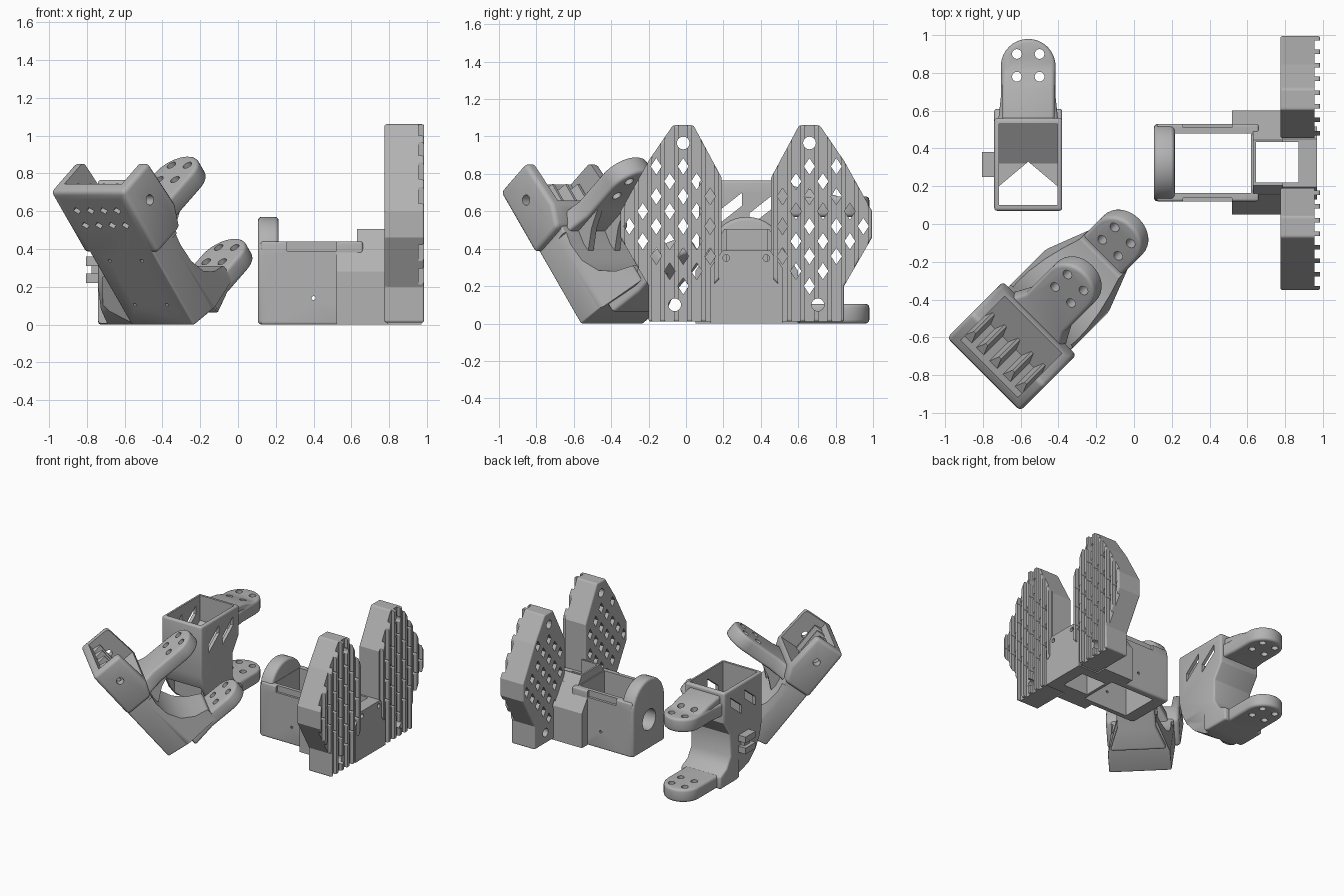
import bpy, bmesh, math
from mathutils import Matrix, Vector

old = bpy.data.objects.get("Cube")
if old:
    bpy.data.objects.remove(old, do_unlink=True)

grey = bpy.data.materials.new("plain grey")
grey.use_nodes = True
tone = (0.45, 0.45, 0.45, 1)
grey.diffuse_color = tone
grey.node_tree.nodes["Principled BSDF"].inputs["Base Color"].default_value = tone


# ---- helpers ----
def prism(bm, pts, lo, hi, axis="x", bevel=0.0):
    """Extrude a 2D outline along an axis, with optionally rounded edges."""
    place = {"x": lambda u, v, w: (w, u, v),
             "y": lambda u, v, w: (u, w, v),
             "z": lambda u, v, w: (u, v, w)}[axis]
    tmp = bmesh.new()
    face = tmp.faces.new([tmp.verts.new(place(u, v, lo)) for u, v in pts])
    ext = bmesh.ops.extrude_face_region(tmp, geom=[face])["geom"]
    move = Vector(place(0, 0, hi - lo))
    bmesh.ops.translate(tmp, verts=[g for g in ext if isinstance(g, bmesh.types.BMVert)], vec=move)
    bmesh.ops.recalc_face_normals(tmp, faces=tmp.faces[:])
    if bevel:
        sharp = [e for e in tmp.edges if e.calc_face_angle(0) > 0.6]
        bmesh.ops.bevel(tmp, geom=sharp, offset=bevel, segments=3, profile=0.5, affect="EDGES")
    mesh = bpy.data.meshes.new("tmp")
    tmp.to_mesh(mesh)
    tmp.free()
    bm.from_mesh(mesh)
    bpy.data.meshes.remove(mesh)


def rect(a, b, c, d):
    return [(a, c), (b, c), (b, d), (a, d)]


def disc(u, v, r, n=20, start=0.0, sweep=2 * math.pi):
    steps = n if sweep > 6 else n - 1
    return [(u + r * math.cos(start + sweep * i / steps),
             v + r * math.sin(start + sweep * i / steps)) for i in range(n)]


def diamond(u, v, w, h):
    return [(u - w, v), (u, v - h), (u + w, v), (u, v + h)]


def make(name, bm, matrix=None):
    mesh = bpy.data.meshes.new(name)
    bm.to_mesh(mesh)
    bm.free()
    mesh.materials.append(grey)
    obj = bpy.data.objects.new(name, mesh)
    bpy.context.scene.collection.objects.link(obj)
    if matrix:
        obj.matrix_world = matrix
    return obj


def carve(obj, bm):
    """Cut the solids in bm out of obj and drop the cutter."""
    cutter = make("cutter", bm, obj.matrix_world.copy())
    mod = obj.modifiers.new("cut", "BOOLEAN")
    mod.operation, mod.solver, mod.use_self = "DIFFERENCE", "EXACT", True
    mod.object = cutter
    bpy.context.view_layer.update()
    graph = bpy.context.evaluated_depsgraph_get()
    mesh = bpy.data.meshes.new_from_object(obj.evaluated_get(graph))
    obj.modifiers.clear()
    obj.data = mesh
    bpy.data.objects.remove(cutter, do_unlink=True)


def smooth(obj):
    bpy.ops.object.select_all(action="DESELECT")
    obj.select_set(True)
    bpy.context.view_layer.objects.active = obj
    bpy.ops.object.shade_smooth_by_angle(angle=math.radians(32))


def foot(bm, root, tip, width, lo, hi, base):
    """Round-ended foot plate, widening to its root."""
    pts = disc(0, tip - width, width, 17, 0, math.pi)
    pts += [(-width, root + 0.18), (-base, root), (base, root), (width, root + 0.18)]
    prism(bm, pts, lo, hi, "z", 0.02)


def foot_holes(bm, v, lo, hi):
    for sx in (-1, 1):
        for dv in (-0.06, 0.06):
            prism(bm, disc(sx * 0.06, v + dv, 0.026, 16), lo, hi, "z")


# ---- perforated ribbed sole plates ----
outline = [(-0.2, 0.01), (0.14, 0.01), (0.14, 0.2), (0.19, 0.25), (0.19, 0.78), (0.04, 1.06),
           (-0.07, 1.06), (-0.2, 0.87), (-0.35, 0.6), (-0.35, 0.46), (-0.2, 0.2)]


def inside(y, z, margin):
    for (ay, az), (by, bz) in zip(outline, outline[1:] + outline[:1]):
        if max(az, bz) <= 0.2 < z:
            continue
        side = (by - ay) * (z - az) - (bz - az) * (y - ay)
        if side / math.hypot(by - ay, bz - az) < margin:
            return False
    return True


for label, flip in (("front_sole_plate", False), ("rear_sole_plate", True)):
    def side(pts):
        return [(0.645 - y, z) for y, z in pts] if flip else pts
    bm = bmesh.new()
    prism(bm, side(outline), 0.775, 0.985, "x", 0.012)
    plate = make(label, bm)
    grooves = bmesh.new()
    for i in range(-5, 4):
        y = -0.015 + i * 0.072
        prism(grooves, side(rect(y - 0.024, y + 0.024, -0.1, 1.2)), 0.956, 1.1)
    carve(plate, grooves)
    holes = bmesh.new()
    for col in range(-4, 4):
        for row in range(10):
            y, z = -0.015 + col * 0.072, 0.2 + row * 0.16 + (col % 2) * 0.08
            if z < 0.9 and inside(y, z, 0.045):
                prism(holes, side(diamond(y, z, 0.029, 0.045)), 0.7, 1.1)
    for y, z in ((-0.015, 0.965), (-0.06, 0.1)):
        prism(holes, side(disc(y, z, 0.034, 16)), 0.7, 1.1)
    carve(plate, holes)

# ---- ankle housing between the plates ----
bm = bmesh.new()
prism(bm, rect(0.12, 0.53, 0, 0.44), 0.12, 0.66, "x", 0.012)
dome = disc(0.325, 0.365, 0.205, 21, 0, math.pi) + [(0.12, 0), (0.53, 0)]
prism(bm, dome, 0.105, 0.215, "x", 0.02)
for x, top, inset in ((0.52, 0.44, 0.11), (0.63, 0.505, 0.155)):
    prism(bm, [(0.05, 0), (0.6, 0), (0.6, 0.28), (0.6 - inset, top), (0.05 + inset, top), (0.05, 0.28)],
          x, 0.79)
prism(bm, [(0.13, 0), (0.515, 0), (0.515, 0.3), (0.45, 0.39), (0.195, 0.39), (0.13, 0.3)], 0.7, 0.97)
housing = make("ankle_housing", bm)
cut = bmesh.new()
prism(cut, rect(0.165, 0.48, -0.1, 0.8), 0.218, 0.62)
prism(cut, rect(0.22, 0.435, -0.1, 0.8), 0.645, 0.87)
prism(cut, disc(0.325, 0.24, 0.085, 24), 0.05, 0.3)
for y in (0.11, 0.51):
    prism(cut, rect(y, y + 0.027, 0.39, 0.5), 0.26, 0.52)
prism(cut, disc(0.4, 0.14, 0.011, 10), 0.08, 0.58, "y")
for y in (0.215, 0.43):
    prism(cut, disc(y, 0.35, 0.018, 12), 0.86, 1.0)
carve(housing, cut)
smooth(housing)

# ---- upright knee bracket ----
bm = bmesh.new()
prism(bm, [(0, 0.765), (0, 0.36), (0.025, 0.26), (0.08, 0.16), (0.16, 0.07), (0.25, 0.015), (0.34, 0),
           (0.54, 0), (0.54, 0.1), (0.46, 0.14), (0.41, 0.22), (0.41, 0.4), (0.49, 0.52), (0.49, 0.765)],
      -0.18, 0.18, "x", 0.015)
foot(bm, 0.36, 0.91, 0.145, 0.0, 0.105, 0.165)
foot(bm, 0.42, 0.91, 0.145, 0.57, 0.68, 0.165)
# swelling that blends the upper foot into the box
prism(bm, [(0.45, 0.58), (0.72, 0.58), (0.76, 0.675), (0.64, 0.71), (0.5, 0.735), (0.45, 0.735)],
      -0.14, 0.14, "x", 0.02)
for z in (0.22, 0.31):
    prism(bm, rect(0.18, 0.31, z, z + 0.05), -0.245, -0.17)
prism(bm, rect(0.21, 0.28, 0.22, 0.36), -0.215, -0.17)
knee = make("upright_knee_bracket", bm, Matrix.Translation((-0.56, 0.07, 0)))
cut = bmesh.new()
prism(cut, [(0.03, 0.9), (0.03, 0.42), (0.25, 0.42), (0.46, 0.56), (0.46, 0.9)], -0.155, 0.155)
prism(cut, [(-0.155, 0.03), (0.155, 0.03), (0.155, 0.13), (0, 0.26), (-0.155, 0.13)], -0.1, 0.45, "z")
for y in (0.09, 0.27):
    prism(cut, [(y, 0.52), (y + 0.14, 0.63), (y + 0.14, 0.7), (y, 0.59)], -0.3, 0.3)
foot_holes(cut, 0.77, -0.1, 0.9)
for s in (-1, 1):
    prism(cut, [(s * 0.3, 0.2), (s * 0.18, 0.2), (s * 0.165, 0.08), (s * 0.12, -0.02), (s * 0.3, -0.02)],
          -0.1, 0.3, "y")
carve(knee, cut)
smooth(knee)

# ---- tilted leg bracket, resting on its lower edge ----
along = Vector((-0.446, -0.446, 0.777)).normalized()
across = Vector((1, -1, 0)).normalized()
out = along.cross(across)
tilt = Matrix((across, out, along)).transposed().to_4x4()
tilt.translation = (-0.393, -0.393, -0.012)

bm = bmesh.new()
prism(bm, [(0, 0.01), (0, 0.88), (0.22, 0.88), (0.22, 0.52), (0.2, 0.4), (0.21, 0.28),
           (0.26, 0.17), (0.34, 0.1), (0.44, 0.06), (0.44, -0.04), (0.2, -0.02)], -0.235, 0.235, "x", 0.012)
prism(bm, [(0, 0.5), (0, 0.92), (0.25, 0.92), (0.27, 0.62), (0.22, 0.5)], -0.275, 0.275, "x", 0.025)
foot(bm, 0.2, 0.715, 0.145, -0.075, 0.03, 0.21)
foot(bm, 0.15, 0.715, 0.145, 0.48, 0.59, 0.22)
# webs bracing the upper foot
for x in (-0.12, 0.08):
    prism(bm, [(0.14, 0.3), (0.14, 0.5), (0.44, 0.5), (0.3, 0.43)], x, x + 0.04)
leg = make("tilted_leg_bracket", bm, tilt)
cut = bmesh.new()
prism(cut, rect(0.065, 0.5, 0.645, 1.0), -0.215, 0.215)
for x in (-0.15, -0.05, 0.05, 0.15):
    for z in (0.69, 0.79):
        prism(cut, diamond(x, z, 0.027, 0.022), -0.1, 0.064, "y")
prism(cut, disc(0.13, 0.76, 0.028, 14), -0.4, 0.4)
for s in (-1, 1):
    for z in (0.15, 0.45):
        prism(cut, disc(s * 0.12, z, 0.011, 10), -0.1, 0.05, "y")
    # tapered cheeks toward the lower foot
    prism(cut, [(s * 0.24, 0.14), (s * 0.4, 0.14), (s * 0.4, 0.5), (s * 0.147, 0.5), (s * 0.147, 0.43)],
          -0.2, 0.47, "z")
foot_holes(cut, 0.57, -0.2, 0.7)
carve(leg, cut)
smooth(leg)

# ---- grip ridges in the leg pocket ----
bm = bmesh.new()
for x in (-0.19, -0.1, 0, 0.1, 0.19):
    prism(bm, [(x - 0.03, 0.06), (x + 0.03, 0.06), (x + 0.008, 0.13), (x - 0.008, 0.13)], 0.64, 0.87, "z")
make("pocket_ridges", bm, tilt)
